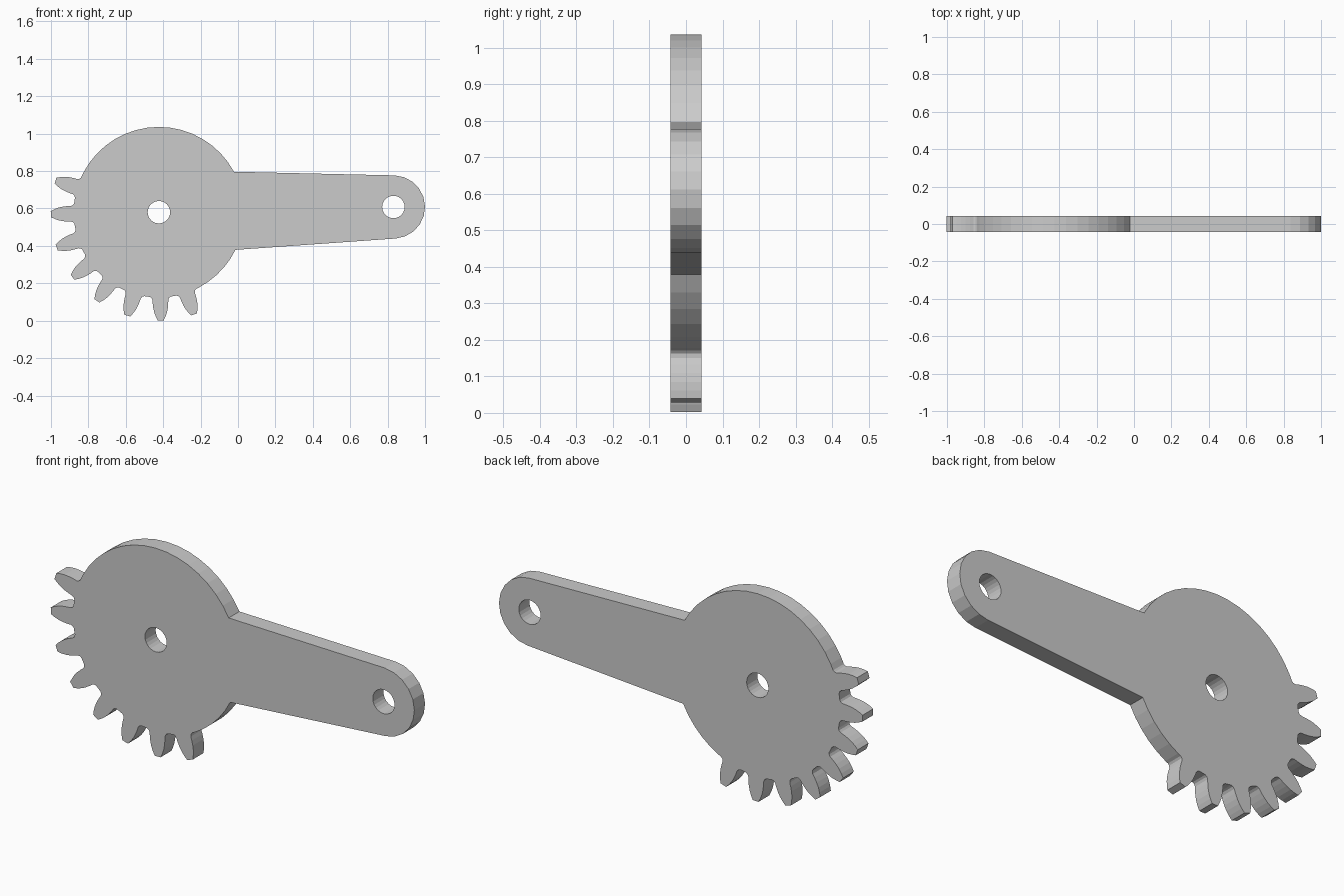
import bpy, bmesh
from math import sin, cos, radians, pi

if "Cube" in bpy.data.objects:
    bpy.data.objects.remove(bpy.data.objects["Cube"])

HUB = (-0.423, 0.58)      # gear axis in the x-z plane
PIN = (0.831, 0.608)      # far arm hole
HALF_THICK = 0.042
ROOT_R = 0.456


def arc(centre, r, a0, a1, n):
    """Points on an arc, angles in degrees, n segments."""
    return [(centre[0] + r * cos(radians(a0 + (a1 - a0) * i / n)),
             centre[1] + r * sin(radians(a0 + (a1 - a0) * i / n))) for i in range(n + 1)]


def tooth(angle):
    """Counter-clockwise outline of one tooth: (radius, half width) mirrored."""
    half = [(0.452, 0.056), (0.458, 0.047), (0.469, 0.042), (0.488, 0.0415),
            (0.512, 0.039), (0.536, 0.034), (0.558, 0.026), (0.578, 0.016)]
    prof = [(r, -w) for r, w in half] + [(r, w) for r, w in reversed(half)]
    c, s = cos(radians(angle)), sin(radians(angle))
    return [(HUB[0] + u * c - v * s, HUB[1] + u * s + v * c) for u, v in prof]


# Outer outline: rounded arm end, plain hub arc, toothed sector, plain hub arc
outline = arc(PIN, 0.169, -86, 88, 10)
outline += arc(HUB, ROOT_R, 28.3, 152, 16)
for i in range(8):
    outline += tooth(163 + 18 * i)
outline += arc(HUB, ROOT_R, 298, 333.8, 5)

# Two round holes
holes = [arc(c, 0.06, 0, 360, 24)[:-1] for c in (HUB, PIN)]

# Filled, extruded profile standing upright
curve = bpy.data.curves.new("sector_gear_arm", 'CURVE')
curve.dimensions = '2D'
curve.fill_mode = 'BOTH'
curve.extrude = HALF_THICK
for pts in [outline] + holes:
    sp = curve.splines.new('POLY')
    sp.points.add(len(pts) - 1)
    for p, (x, z) in zip(sp.points, pts):
        p.co = (x, z, 0, 1)
    sp.use_cyclic_u = True

obj = bpy.data.objects.new("sector_gear_arm", curve)
bpy.context.collection.objects.link(obj)
obj.rotation_euler = (pi / 2, 0, 0)
bpy.context.view_layer.objects.active = obj
obj.select_set(True)
bpy.ops.object.convert(target='MESH')
obj = bpy.context.object
bpy.ops.object.transform_apply(location=False, rotation=True, scale=False)

# Weld the faces to the rim and shade flat
bm = bmesh.new()
bm.from_mesh(obj.data)
bmesh.ops.remove_doubles(bm, verts=bm.verts, dist=1e-5)
bmesh.ops.recalc_face_normals(bm, faces=bm.faces)
for f in bm.faces:
    f.smooth = False
bm.to_mesh(obj.data)
bm.free()
